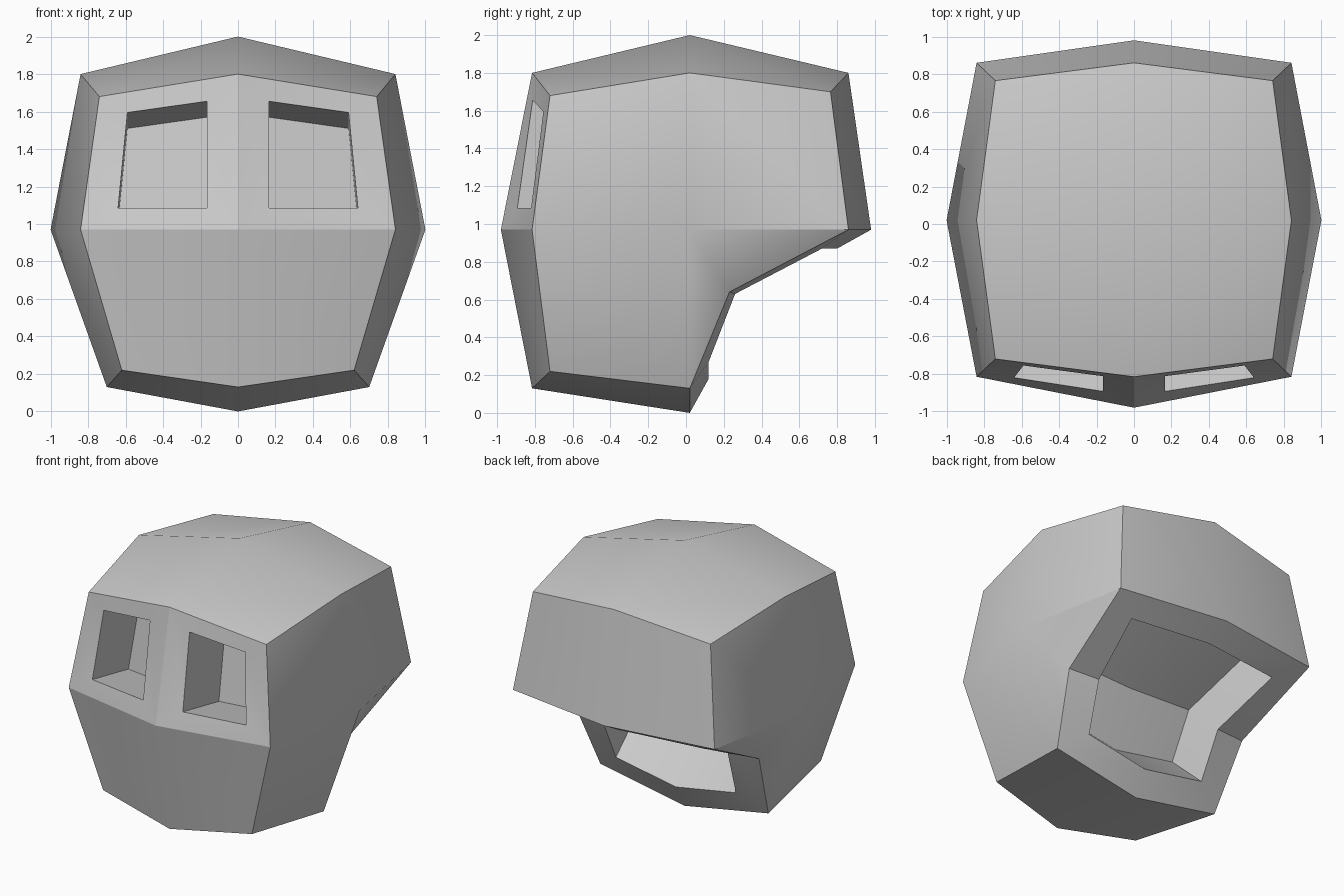
import bpy, bmesh, math
from mathutils import Vector

cube = bpy.data.objects.get("Cube")
if cube:
    bpy.data.objects.remove(cube, do_unlink=True)

# Single stone-grey material
grey = bpy.data.materials.new("plain_grey")
grey.use_nodes = True
colour = (0.6, 0.6, 0.6, 1)
grey.diffuse_color = colour
grey.node_tree.nodes["Principled BSDF"].inputs["Base Color"].default_value = colour

# Rounded shell points on the +x half, keyed by lattice position (side, depth, height)
SHELL = {
    (0, 0, 1): (0, .02, 2), (1, 0, 1): (.84, .02, 1.8),
    (0, -1, 1): (0, -.815, 1.8), (1, -1, 1): (.74, -.72, 1.68),
    (0, 1, 1): (0, .86, 1.8), (1, 1, 1): (.74, .765, 1.7),
    (0, -1, 0): (0, -.98, .97), (1, -1, 0): (.84, -.815, .97),
    (1, 0, 0): (1, .02, .97), (1, 1, 0): (.84, .86, .97), (0, 1, 0): (0, .98, .97),
    (0, 0, -1): (0, .02, 0), (1, 0, -1): (.7, .02, .13),
    (0, -1, -1): (0, -.815, .13), (1, -1, -1): (.62, -.72, .22),
    (1, 1, -1): (.77, .23, .64), (0, 1, -1): (0, .3, .58),
}
# Rim points of the eye sockets and of the neck opening
EYE = {
    (0, -1, 0): (.165, -.893, 1.085), (1, -1, 0): (.64, -.82, 1.085),
    (1, -1, 1): (.59, -.755, 1.595), (0, -1, 1): (.165, -.812, 1.655),
}
NECK = {
    (0, 1, 0): (0, .8, .87), (1, 1, 0): (.625, .72, .87), (1, 1, -1): (.53, .26, .63),
    (1, 0, -1): (.5, .12, .27), (0, 0, -1): (0, .12, .18), (0, 1, -1): (0, .27, .6),
}


def place(table, key, side):
    x, y, z = table[(abs(key[0]), key[1], key[2])]
    return Vector((x * side, y, z))


def sink(bm, faces, rim, depth, keys):
    """Inset a patch of faces to the given rim, then push it inwards."""
    side = 1 if sum(f.calc_center_median().x for f in faces) >= 0 else -1
    loops = [list(f.verts) for f in faces]
    border = [(l.vert, l.link_loop_next.vert) for f in faces for l in f.loops
              if sum(g in faces for g in l.edge.link_faces) == 1]
    spots = {v: place(rim, keys[v], (keys[v][0] or side)) for f in loops for v in f}
    inner = {v: bm.verts.new(spots[v]) for pair in border for v in pair}
    deep = {v: bm.verts.new(p + Vector(depth)) for v, p in spots.items()}
    bmesh.ops.delete(bm, geom=faces, context='FACES_KEEP_BOUNDARY')
    for a, b in border:
        bm.faces.new((a, b, inner[b], inner[a]))
        bm.faces.new((inner[a], inner[b], deep[b], deep[a]))
    for loop in loops:
        bm.faces.new([deep[v] for v in loop])


# Head shell from a once-divided cube
bm = bmesh.new()
bmesh.ops.create_cube(bm, size=2)
bmesh.ops.subdivide_edges(bm, edges=bm.edges[:], cuts=1, use_grid_fill=True)
keys = {v: tuple(round(c) for c in v.co) for v in bm.verts}


def patch(test):
    return [f for f in bm.faces if all(v in keys and test(*keys[v]) for v in f.verts)]


eyes = [patch(lambda x, y, z: y == -1 and z >= 0 and x * s >= 0) for s in (1, -1)]
neck = patch(lambda x, y, z: z <= 0 and y == 1) + patch(lambda x, y, z: z == -1 and y >= 0)
for v, key in keys.items():
    v.co = place(SHELL, key, key[0] or 1)

# Eye sockets and neck hollow
for faces in eyes:
    sink(bm, faces, EYE, (0, .43, -.085), keys)
sink(bm, neck, NECK, (0, -.31, .29), keys)
loose = [v for v in bm.verts if not v.link_faces]
bmesh.ops.delete(bm, geom=loose, context='VERTS')

mesh = bpy.data.meshes.new("head")
bm.to_mesh(mesh)
bm.free()
head = bpy.data.objects.new("head", mesh)
bpy.context.collection.objects.link(head)
mesh.materials.append(grey)

bpy.context.view_layer.objects.active = head
head.select_set(True)
bpy.ops.object.shade_smooth_by_angle(angle=math.radians(30))
